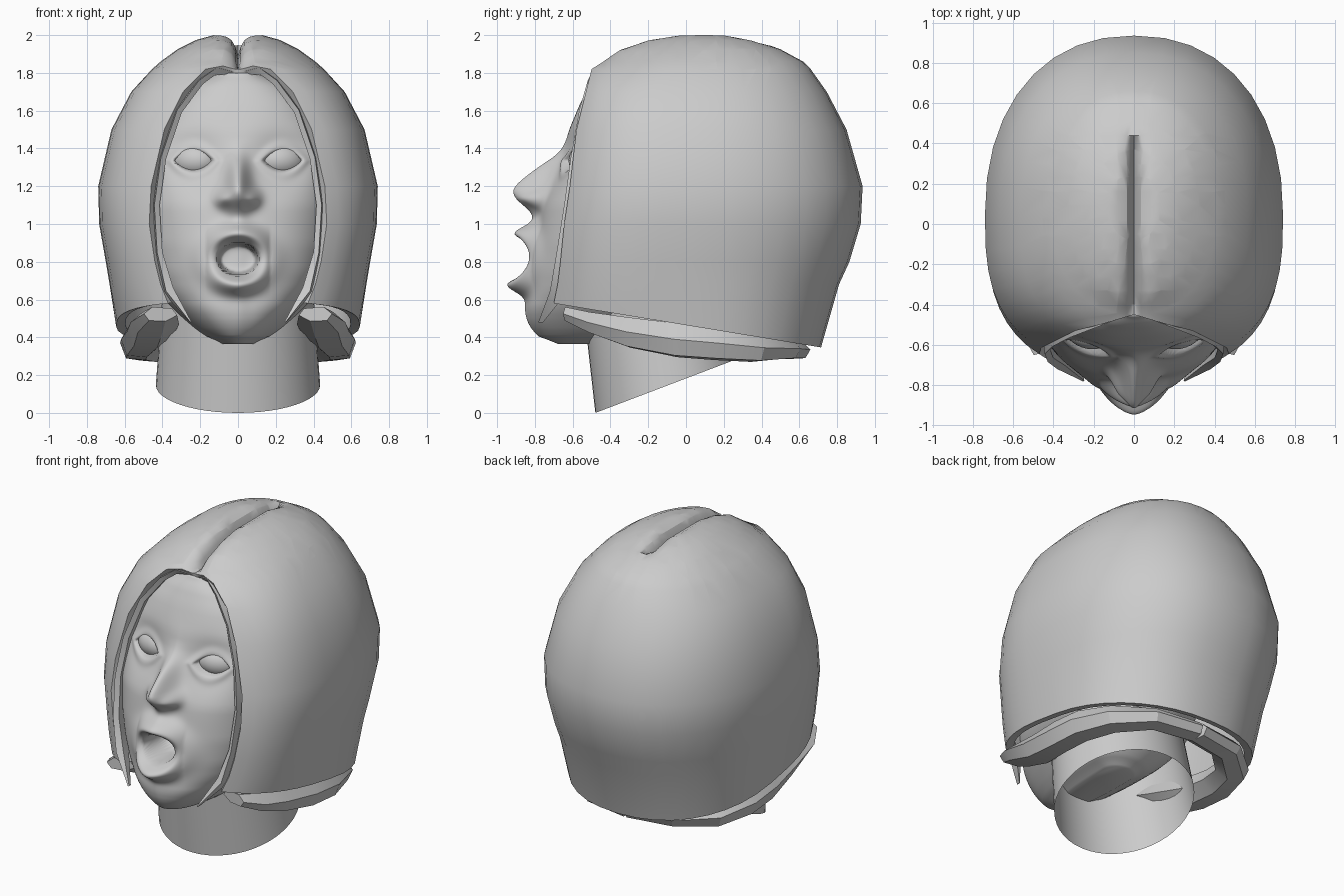
import bpy, bmesh, math
from mathutils import Vector

if "Cube" in bpy.data.objects:
    bpy.data.objects.remove(bpy.data.objects["Cube"])

grey = bpy.data.materials.new("plain_grey")
grey.use_nodes = True
grey.diffuse_color = (0.6, 0.6, 0.6, 1)
grey.node_tree.nodes["Principled BSDF"].inputs["Base Color"].default_value = (0.6, 0.6, 0.6, 1)


def finish(name, bm, angle=35, mirror=False, thickness=0):
    """Turn a bmesh into a shaded object, with optional mirroring and shell."""
    me = bpy.data.meshes.new(name)
    bm.to_mesh(me)
    bm.free()
    ob = bpy.data.objects.new(name, me)
    bpy.context.collection.objects.link(ob)
    me.materials.append(grey)
    if mirror:
        m = ob.modifiers.new("mirror", 'MIRROR')
        m.merge_threshold = 0.002
    if thickness:
        s = ob.modifiers.new("shell", 'SOLIDIFY')
        s.thickness = thickness
        s.offset = -1
    bpy.ops.object.select_all(action='DESELECT')
    ob.select_set(True)
    bpy.context.view_layer.objects.active = ob
    if mirror or thickness:
        bpy.ops.object.convert(target='MESH')
    bpy.ops.object.shade_smooth_by_angle(angle=math.radians(angle))
    return ob


def loft(rings, closed=True, caps=True):
    """Join rows of points with quads."""
    bm = bmesh.new()
    rows = [[bm.verts.new(p) for p in r] for r in rings]
    n = len(rows[0])
    for a, b in zip(rows, rows[1:]):
        for i in range(n if closed else n - 1):
            j = (i + 1) % n
            bm.faces.new((a[i], a[j], b[j], b[i]))
    if caps:
        bm.faces.new(rows[0])
        bm.faces.new(rows[-1])
    bmesh.ops.recalc_face_normals(bm, faces=bm.faces)
    return bm


def sweep(path, sizes, profile, ref):
    """Carry a profile along a path; ref is its second axis."""
    pts, ref, rings = [Vector(p) for p in path], Vector(ref), []
    for i, p in enumerate(pts):
        t = pts[min(i + 1, len(pts) - 1)] - pts[max(i - 1, 0)]
        side = t.cross(ref).normalized()
        rings.append([p + side * a * sizes[i][0] + ref * b * sizes[i][1] for a, b in profile])
    return loft(rings)


def lerp_table(table, z, col):
    if z >= table[0][0]:
        return table[0][col]
    for a, b in zip(table, table[1:]):
        if z >= b[0]:
            f = (z - b[0]) / (a[0] - b[0])
            return b[col] + (a[col] - b[col]) * f
    return table[-1][col]


def smooth_table(table, z, col, r=0.025):
    return sum(lerp_table(table, z + k * r / 2, col) for k in range(-2, 3)) / 5


def step(a, b, v):
    f = min(max((v - a) / (b - a), 0), 1)
    return f * f * (3 - 2 * f)


def bump(d, s):
    return math.exp(-(d / s) ** 2)


# Head: height, half width, front y
HEAD = [(1.80, .12, -.45), (1.75, .28, -.50), (1.65, .40, -.555), (1.5, .49, -.62),
        (1.38, .53, -.66), (1.3, .54, -.70), (1.1, .54, -.76), (.9, .52, -.79),
        (.75, .48, -.81), (.65, .43, -.825), (.55, .35, -.845), (.48, .28, -.83),
        (.42, .21, -.79), (.38, .14, -.74), (.365, .07, -.62)]
# Nose: height, projection, half width
NOSE = [(1.43, 0, .05), (1.37, .02, .05), (1.3, .09, .05), (1.24, .15, .055),
        (1.19, .185, .065), (1.155, .175, .075), (1.11, .12, .08), (1.07, .06, .065), (1.0, .01, .05)]


def face_relief(x, z):
    """How far the face stands forward at a point."""
    ax = abs(x)
    d = smooth_table(NOSE, z, 1) * bump(x, smooth_table(NOSE, z, 2))
    d += .045 * bump(math.hypot(ax - .08, z - 1.135), .042)
    # eye sockets, lids and eye openings
    ex, ez = ax - .235, z - 1.335
    e = (ex / .105) ** 2 + abs(ez) / .054
    d -= .06 * bump(math.hypot(ex, ez * 1.1), .16)
    d += .015 * bump(e - 1.3, .6) - .045 * (1 - step(.75, 1.1, e))
    # lips around the open mouth
    r = math.hypot(x / .175, (z - .815) / .135)
    d += (.115 - .085 * min((ax / .17) ** 2, 1)) * bump(r - 1, .34 if r < 1 else .4)
    d -= .2 * (1 - step(.5, .66, r))
    return d


YC, rings = -.15, []
angles = [math.pi * i / 180 for i in range(181)] + [math.pi * (1 + i / 16) for i in range(1, 16)]
for k in range(181):
    z = 1.80 - (1.80 - .365) * k / 180
    w, yf = smooth_table(HEAD, z, 1), smooth_table(HEAD, z, 2)
    ring = []
    for t in angles:
        c, s = math.cos(t), math.sin(t)
        x = w * c
        if t <= math.pi:
            front = max(1 - abs(c) ** 2.5, 0) ** .4
            y = YC + (yf - YC) * front - face_relief(x, z) * step(.05, .4, s)
        else:
            y = YC - .85 * w * s
        ring.append((x, y, z))
    rings.append(ring)
finish("head", loft(rings), 70)

# Eyeballs
for side, label in ((1, "left"), (-1, "right")):
    bm = bmesh.new()
    bmesh.ops.create_uvsphere(bm, u_segments=32, v_segments=20, radius=1)
    ob = finish(label + "_eyeball", bm)
    ob.scale = (.125, .09, .09)
    ob.location = (side * .23, -.527, 1.335)
    ob.rotation_euler = (0, 0, side * math.radians(20))

# Neck, open at its slanted base
rings = []
for f in (0, .35, .7, 1):
    ring = []
    for i in range(48):
        t = 2 * math.pi * i / 48
        x, y = .435 * math.cos(t), -.09 + .39 * math.sin(t)
        low = .38 * (y + .48)
        ring.append((x * (1 - .08 * f), y - .07 * f, low + (.62 - low) * f))
    rings.append(ring)
finish("neck", loft(rings, caps=False), 40)

# Hair shell: height, half width, back y, front edge x, front edge y
HAIR = [(2.0, .13, .24, 0, -.08), (1.975, .22, .36, 0, -.22), (1.925, .32, .5, 0, -.36),
        (1.86, .41, .62, 0, -.45), (1.82, .455, .66, .17, -.5), (1.7, .565, .745, .29, -.53),
        (1.5, .67, .85, .39, -.58), (1.2, .74, .935, .46, -.615), (1.0, .735, .925, .47, -.645),
        (.8, .70, .865, .44, -.665), (.68, .68, .81, .41, -.68), (0, .645, .715, .37, -.70)]
rings = []
for z, w, yb, xf, yf in HAIR:
    ym = .1 if z > 1.9 else .04
    p = 2 / (2.2 if z > 1.75 else 2.8)
    tf = math.acos((xf / w) ** (1 / p))
    b = (ym - yf) / math.sin(tf) ** p
    ring = []
    for i in range(9):
        t = tf * (1 - i / 8)
        ring.append([w * max(math.cos(t), 0) ** p, ym - b * math.sin(t) ** p, z])
    for i in range(1, 10):
        t = math.pi / 2 * i / 9
        ring.append([w * max(math.cos(t), 0) ** .9, ym + (yb - ym) * math.sin(t) ** .9, z])
    ring[-1][0] = 0
    if xf == 0:
        ring[0][0] = 0
    if z == 0:  # hem slopes down to the back
        for q in ring:
            q[2] = .58 - (q[1] + .7) * .165
    rings.append(ring)
bm = loft(rings, closed=False, caps=False)
bm.verts.ensure_lookup_table()
bm.faces.new([bm.verts[i] for i in range(len(rings[0]))])
bmesh.ops.recalc_face_normals(bm, faces=bm.faces)
# Parting groove: slice the crown, then sink the middle
cuts = [((x, 0, 0), (1, 0, 0)) for x in (.014, .035, .08)]
cuts += [((0, -.4 + .07 * i, 0), (0, 1, 0)) for i in range(13)]
for co, no in cuts:
    faces = [f for f in bm.faces if f.calc_center_median().z > 1.8]
    geom = list({v for f in faces for v in f.verts}) + list({e for f in faces for e in f.edges}) + faces
    bmesh.ops.bisect_plane(bm, geom=geom, plane_co=co, plane_no=no, dist=1e-5)
for v in bm.verts:
    if v.co.y < .43 and v.co.z > 1.825:
        v.co.z = max(v.co.z - .11 * math.exp(-v.co.x / .025), 1.82)
outer = max(bm.faces, key=lambda f: f.calc_center_median().x)
if outer.normal.x < 0:
    bmesh.ops.reverse_faces(bm, faces=bm.faces)
finish("hair", bm, 32, mirror=True, thickness=.05)

# Under layer of hair below the hem
path = [(.41, -.63, .525), (.44, -.5, .48), (.465, -.3, .43), (.515, -.05, .39), (.52, .15, .37),
        (.46, .36, .345), (.28, .52, .34), (0, .57, .335)]
sizes = [(.09, .04), (.13, .06), (.125, .085), (.105, .095), (.105, .09), (.1, .075),
         (.095, .055), (.09, .05)]
profile = [(-1, -.2), (-.7, .7), (.5, .9), (1, 0), (.7, -.9), (-.3, -1)]
finish("hair_under_layer", sweep(path, sizes, profile, (0, 0, 1)), 25, mirror=True)

# Thin strands framing the face, ending in pointed tips
path = [(.02, -.41, 1.80), (.11, -.435, 1.82), (.2, -.47, 1.755), (.315, -.515, 1.6),
        (.40, -.56, 1.35), (.435, -.595, 1.1), (.42, -.635, .85), (.37, -.675, .65), (.25, -.77, .48)]
sizes = [(.012, .04)] + [(.02, .05)] * 6 + [(.03, .045), (.004, .012)]
profile = [(-1, -.6), (.4, -1), (1, 1), (-.6, 1)]
finish("face_framing_strand", sweep(path, sizes, profile, (0, 1, 0)), 30, mirror=True)
